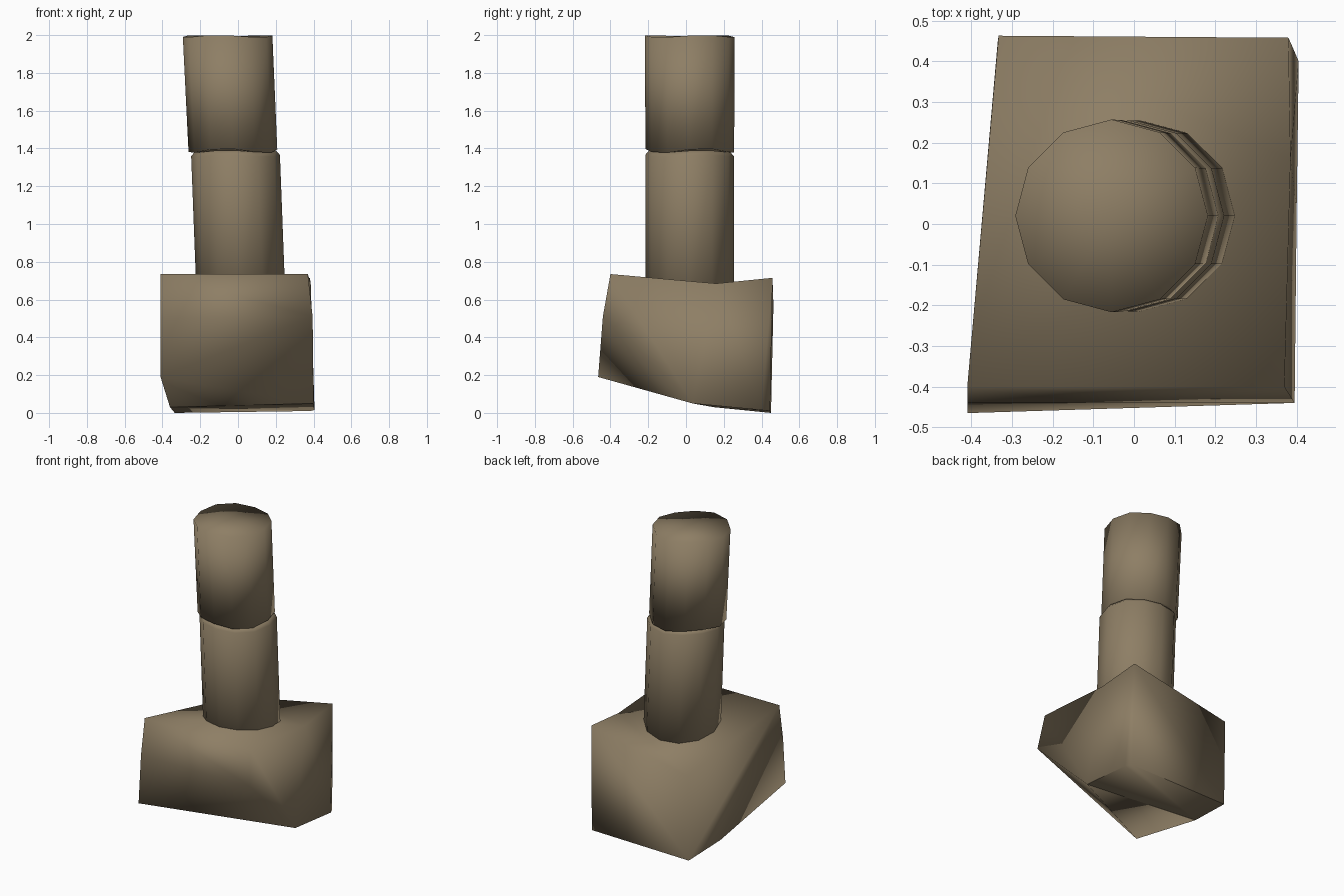
import bpy, bmesh, math

if "Cube" in bpy.data.objects:
    bpy.data.objects.remove(bpy.data.objects["Cube"])

stone = bpy.data.materials.new("brown_stone")
stone.diffuse_color = (0.27, 0.21, 0.13, 1)
stone.use_nodes = True
stone.node_tree.nodes["Principled BSDF"].inputs["Base Color"].default_value = stone.diffuse_color


def finish(bm, name):
    bmesh.ops.recalc_face_normals(bm, faces=bm.faces[:])
    for f in bm.faces:
        f.smooth = True
    mesh = bpy.data.meshes.new(name)
    bm.to_mesh(mesh)
    bm.free()
    mesh.materials.append(stone)
    obj = bpy.data.objects.new(name, mesh)
    bpy.context.collection.objects.link(obj)
    return obj


# Rough boulder base with undercut front corner
corners = [
    (-.41, -.40, .735), (.37, -.40, .735), (.385, .16, .685),   # top
    (.38, .458, .715), (-.333, .463, .57),
    (-.41, -.465, .19), (.395, -.44, .51), (.40, .035, .05),    # bottom
    (.405, .40, .015), (.385, .445, .01), (-.335, .45, 0), (-.36, .15, .03),
    (-.41, -.44, .50),                                          # front left bend
]
faces = [
    (0, 1, 2), (0, 2, 4), (2, 3, 4),             # top
    (0, 12, 6, 1), (12, 5, 6),                   # front
    (1, 6, 7, 2), (2, 7, 8, 3), (3, 8, 9),       # right and chamfer
    (3, 9, 10, 4),                               # back
    (0, 4, 10, 11), (0, 11, 5, 12),              # left
    (7, 11, 10, 9, 8), (5, 11, 7, 6),            # underside
]
bm = bmesh.new()
vs = [bm.verts.new(c) for c in corners]
for f in faces:
    bm.faces.new([vs[i] for i in f])
for a, b in ((7, 11), (11, 10), (10, 9), (8, 7)):
    bm.edges.get((vs[a], vs[b])).smooth = False
finish(bm, "boulder_base")


# Leaning twelve-sided column sections from rings (centre x, z, radius, wobble)
def column(name, rings, sides=12):
    bm = bmesh.new()
    loops = []
    for cx, z, r, wob in rings:
        loops.append([bm.verts.new((cx + r * math.cos(t), .02 + r * math.sin(t),
                                    z + wob * math.sin(3 * t + .6)))
                      for t in (2 * math.pi * i / sides for i in range(sides))])
    for lo, hi in zip(loops, loops[1:]):
        for i in range(sides):
            j = (i + 1) % sides
            bm.faces.new((lo[i], lo[j], hi[j], hi[i]))
    # fan caps
    for loop, (cx, z, r, wob) in ((loops[0], rings[0]), (loops[-1], rings[-1])):
        mid = bm.verts.new((cx, .02, z))
        for i in range(sides):
            bm.faces.new((loop[i], loop[(i + 1) % sides], mid))
    return finish(bm, name)


column("lower_column", [(.02, .5, .235, 0), (-.013, 1.362, .235, .006),
                        (-.014, 1.385, .215, .006)])
column("upper_column", [(-.027, 1.388, .235, .012), (-.055, 1.994, .237, .006)])
